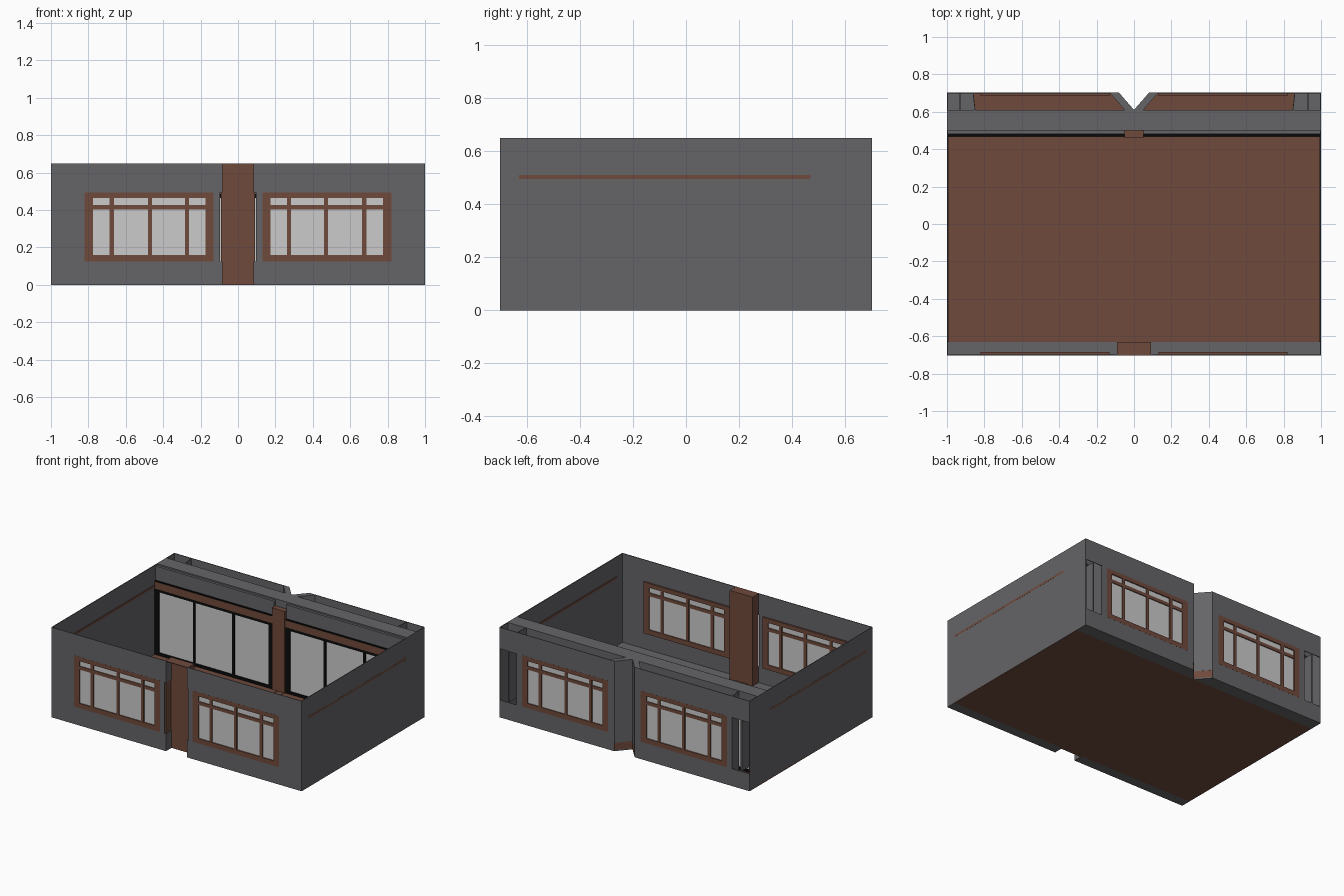
import bpy, bmesh

if "Cube" in bpy.data.objects:
    bpy.data.objects.remove(bpy.data.objects["Cube"])


def material(name, rgb):
    m = bpy.data.materials.new(name)
    m.diffuse_color = (*rgb, 1)
    m.use_nodes = True
    m.node_tree.nodes["Principled BSDF"].inputs["Base Color"].default_value = m.diffuse_color
    return m


STONE = material("dark_stone", (0.13, 0.13, 0.14))
BROWN = material("red_brown", (0.16, 0.068, 0.045))
BLACK = material("black_metal", (0.003, 0.003, 0.003))


def finish(name, bm, mat):
    bmesh.ops.recalc_face_normals(bm, faces=bm.faces)
    mesh = bpy.data.meshes.new(name)
    bm.to_mesh(mesh)
    bm.free()
    if mat:
        mesh.materials.append(mat)
    ob = bpy.data.objects.new(name, mesh)
    bpy.context.collection.objects.link(ob)
    return ob


def boxes(name, spans, mat=None, mirror=False):
    """One object from boxes (x0, x1, y0, y1, z0, z1), optionally mirrored in x."""
    bm = bmesh.new()
    if mirror:
        spans = spans + [(-b, -a, *rest) for a, b, *rest in spans]
    for x0, x1, y0, y1, z0, z1 in spans:
        for v in bmesh.ops.create_cube(bm, size=1)["verts"]:
            v.co = (x1 if v.co.x > 0 else x0, y1 if v.co.y > 0 else y0,
                    z1 if v.co.z > 0 else z0)
    return finish(name, bm, mat)


def prism(name, outline, z0, z1, mat):
    """Extruded plan outline, mirrored in x."""
    bm = bmesh.new()
    for s in (1, -1):
        f = bm.faces.new([bm.verts.new((s * x, y, z0)) for x, y in outline])
        top = bmesh.ops.extrude_face_region(bm, geom=[f])["geom"]
        bmesh.ops.translate(bm, vec=(0, 0, z1 - z0),
                            verts=[v for v in top if isinstance(v, bmesh.types.BMVert)])
    return finish(name, bm, mat)


T = 0.005          # sheet wall thickness
H = 0.65           # storey height
WX0, WX1, WZ0, WZ1 = 0.13, 0.82, 0.125, 0.495   # window opening


def facade(name, y0, y1, inner, end):
    boxes(name, [(inner, 1, y0, y1, 0, WZ0), (inner, 1, y0, y1, WZ1, H),
                 (inner + 0.01, WX0, y0, y1, WZ0, WZ1),
                 (WX1, end, y0, y1, WZ0, WZ1)], STONE, True)


def window(name, y0, y1):
    # border, transom and three mullions, then the pane
    ym = (y0 + y1) / 2
    bars = [(WX0, 0.175, y0, y1, WZ0, WZ1), (0.775, WX1, y0, y1, WZ0, WZ1),
            (0.175, 0.775, y0, y1, WZ0, 0.16), (0.175, 0.775, y0, y1, 0.465, WZ1),
            (0.175, 0.775, y0 + 0.002, y1 - 0.002, 0.403, 0.427)]
    bars += [(x - 0.011, x + 0.011, y0 + 0.001, y1 - 0.001, 0.16, 0.465)
             for x in (0.273, 0.47, 0.675)]
    boxes(name + "_frame", bars, BROWN, True)
    boxes(name + "_glass", [(0.17, 0.78, ym - 0.001, ym + 0.001, 0.155, 0.47)], None, True)


# outer walls and windows
boxes("side_wall", [(1 - T, 1, -0.702, 0.702, 0, H)], STONE, True)
facade("front_wall", -0.702, -0.697, 0.085, 1)
facade("back_wall", 0.697, 0.702, 0.085, 0.86)
window("front_window", -0.7025, -0.685)
window("back_window", 0.685, 0.7025)

# hollow front column, open to the front and below
boxes("front_column", [(-0.09, 0.09, -0.64, -0.63, 0, H),
                       (-0.09, 0.09, -0.702, -0.63, H - T, H)], BROWN)
boxes("column_cheek", [(0.087, 0.092, -0.697, -0.63, 0, H)], BROWN, True)
boxes("column_reveal", [(0.083, 0.087, -0.702, -0.64, 0, WZ0),
                        (0.083, 0.087, -0.702, -0.64, WZ1, H - T)], STONE, True)

# floors
boxes("floor", [(-1, 1, -0.63, 0.61, 0, 0.008)], BROWN)
boxes("front_floor_strip", [(0.09, 1, -0.70, -0.63, 0, 0.008)], STONE, True)
boxes("floor_divider", [(0.01, 0.045, -0.63, 0.47, 0.008, 0.012)], BROWN, True)
BALCONY = [(0, 0.61), (0.08, 0.70), (1, 0.70), (1, 0.61)]
prism("balcony_soffit", BALCONY, 0, 0.008, STONE)
prism("balcony_floor", [(0, 0.61), (0.08, 0.70), (0.86, 0.70), (0.85, 0.61)],
      0.008, 0.06, BROWN)
prism("corner_niche_floor", [(0.85, 0.61), (0.86, 0.70), (1, 0.70), (1, 0.61)],
      0.008, 0.06, STONE)

# slanted walls of the rear notch and the niche dividers
prism("notch_wall", [(0, 0.61), (0.08, 0.702), (0.13, 0.702), (0.05, 0.61)], 0.06, H, STONE)
prism("niche_divider", [(0.848, 0.61), (0.858, 0.70), (0.862, 0.70), (0.852, 0.61)],
      0.06, H, STONE)
boxes("niche_post", [(0.925, 0.935, 0.61, 0.697, WZ0, WZ1)], STONE, True)

# rear beam over the sliding doors
boxes("rear_beam", [(-1, 1, 0.50, 0.61, 0.53, H), (0.05, 0.999, 0.482, 0.50, 0.53, H - 0.01),
                    (-0.999, -0.05, 0.482, 0.50, 0.53, H - 0.01)], STONE)
boxes("door_head", [(-1, 1, 0.466, 0.48, 0.485, 0.535)], BROWN)
boxes("door_post", [(-0.05, 0.05, 0.46, 0.50, 0.008, 0.6)], BROWN)
boxes("side_trim", [(0.99, 1.0005, -0.63, 0.47, 0.495, 0.51)], BROWN, True)

# sliding doors, three leaves on each side
D0, D1 = 0.05, 0.995
STEP = (D1 - D0) / 3
rails = [(D0, D1, 0.469, 0.482, 0.008, 0.028), (D0, D1, 0.469, 0.482, 0.465, 0.485)]
for i in range(4):
    w = 0.018 if i in (0, 3) else 0.009
    x = min(max(D0 + i * STEP, D0 + w), D1 - w)
    rails.append((x - w, x + w, 0.468, 0.483, 0.008, 0.485))
boxes("sliding_door_frame", rails, BLACK, True)
boxes("sliding_door_glass", [(D0, D1, 0.475, 0.477, 0.02, 0.475)], None, True)
boxes("sliding_door_cap", [(D0, D1, 0.468, 0.481, 0.535, 0.54)], BLACK, True)
